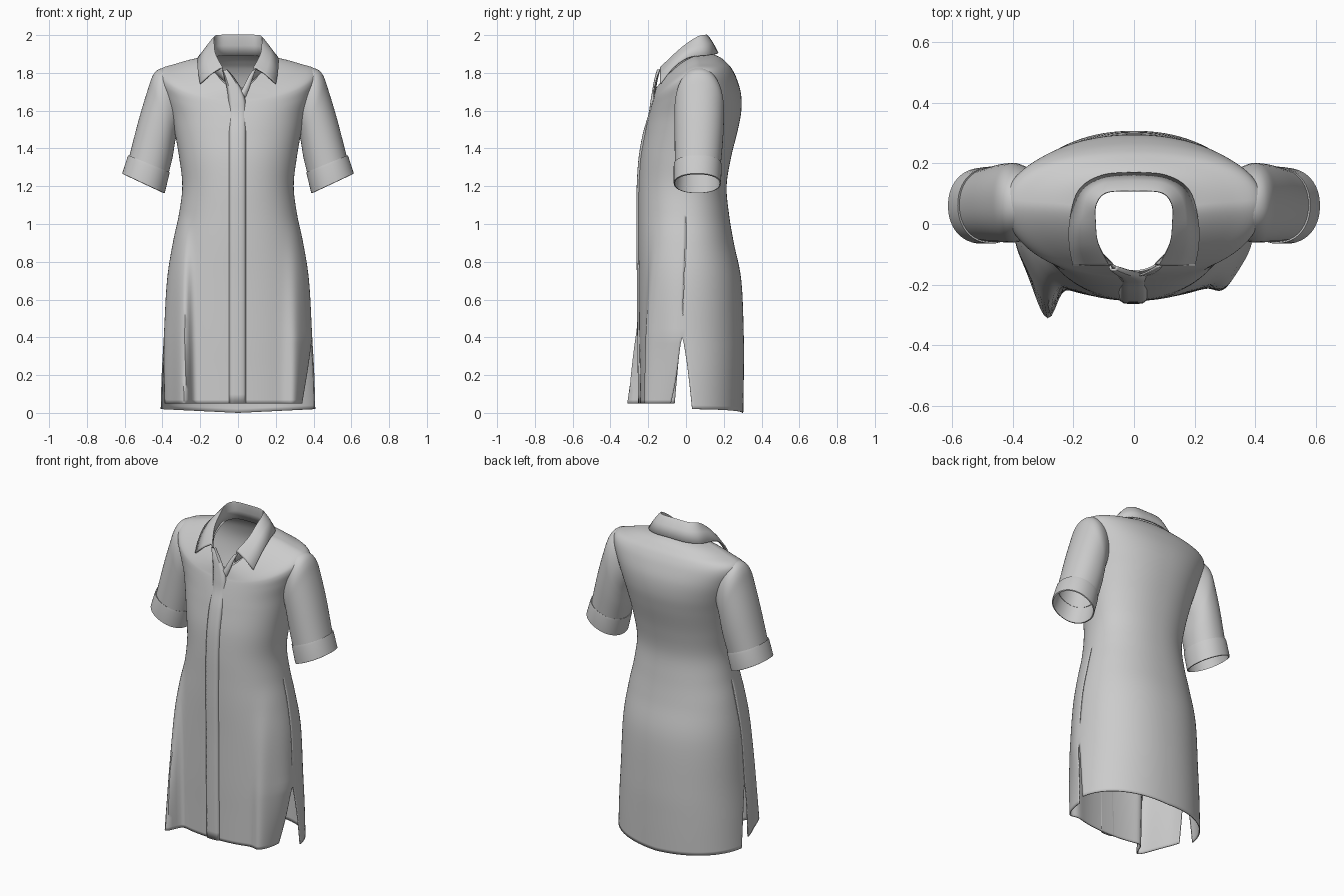
import bpy, bmesh
from math import sin, cos, pi, exp, copysign

if "Cube" in bpy.data.objects:
    bpy.data.objects.remove(bpy.data.objects["Cube"])


def spline(keys, sub):
    """Catmull-Rom interpolation through tuples of numbers."""
    out = []
    for i in range(len(keys) - 1):
        a, b = keys[max(i - 1, 0)], keys[i]
        c, d = keys[i + 1], keys[min(i + 2, len(keys) - 1)]
        for j in range(sub):
            t = j / sub
            out.append(tuple(
                q + 0.5 * t * (r - p + t * (2 * p - 5 * q + 4 * r - s + t * (3 * (q - r) + s - p)))
                for p, q, r, s in zip(a, b, c, d)))
    return out + [tuple(keys[-1])]


def sheet(bm, rows, closed=False):
    """Skin rows of points with quads."""
    vs = [[bm.verts.new(p) for p in row] for row in rows]
    n = len(vs[0])
    for r, s in zip(vs, vs[1:]):
        for i in range(n if closed else n - 1):
            k = (i + 1) % n
            bm.faces.new((r[i], r[k], s[k], s[i]))


def finish(bm, name, thick=0.006, mirror=False, angle=40):
    bmesh.ops.remove_doubles(bm, verts=bm.verts, dist=0.0008)
    bmesh.ops.recalc_face_normals(bm, faces=bm.faces)
    me = bpy.data.meshes.new(name)
    bm.to_mesh(me)
    bm.free()
    ob = bpy.data.objects.new(name, me)
    bpy.context.collection.objects.link(ob)
    bpy.ops.object.select_all(action='DESELECT')
    ob.select_set(True)
    bpy.context.view_layer.objects.active = ob
    bpy.ops.object.shade_smooth_by_angle(angle=angle * pi / 180)
    if mirror:
        ob.modifiers.new("mirror", 'MIRROR').merge_threshold = 0.002
    if thick:
        m = ob.modifiers.new("cloth", 'SOLIDIFY')
        m.thickness, m.offset = thick, 0
    return ob


def power(v, e):
    return copysign(abs(v) ** e, v)


# Body sections: front z, side z, back z, half width, side y, front y, back y
sections = [
    (0, 0, 0, .41, -.02, -.24, .30),
    (.2, .2, .2, .402, -.02, -.242, .303),
    (.4, .4, .4, .39, -.02, -.245, .303),
    (.7, .7, .7, .373, -.01, -.247, .29),
    (.9, .9, .9, .342, 0, -.25, .25),
    (1.05, 1.05, 1.05, .31, 0, -.25, .225),
    (1.2, 1.2, 1.2, .292, 0, -.248, .212),
    (1.35, 1.35, 1.35, .308, .01, -.238, .235),
    (1.48, 1.5, 1.5, .335, .03, -.215, .272),
    (1.55, 1.6, 1.6, .36, .05, -.2, .29),
    (1.61, 1.70, 1.69, .395, .06, -.185, .288),
    (1.645, 1.78, 1.77, .42, .07, -.175, .265),
    (1.66, 1.82, 1.82, .405, .07, -.17, .24),
    (1.68, 1.845, 1.85, .33, .065, -.165, .215),
    (1.70, 1.87, 1.88, .24, .06, -.16, .18),
    (1.72, 1.885, 1.90, .145, .05, -.155, .13),
]
body_rows = spline(sections, 6)


def body_point(sec, u, front):
    zf, zs, zb, hw, yc, yf, yb = sec
    gap = 0.14 * max(0, 1 - zs / .4) ** 0.8          # side slits
    t = gap + u * (pi - 2 * gap)
    c, s = power(cos(t), .92), abs(sin(t)) ** .92
    x = hw * c
    if not front:
        z = zs + (zb - zs) * s ** 1.5
        return x, yc + (yb - yc) * s, z + .02 * abs(c) * max(0, 1 - z / .4)
    z = zs + (zf - zs) * s ** 1.5
    if z < .4:
        z = .05 + z * .875
    low = max(0, 1 - z / .4)
    x *= 1 - (.2 if x > 0 else .06) * low * abs(c) ** 3
    y = yc + (yf - yc) * s
    # hanging folds of the front panel
    drop = max(0, 1 - z / 1.05)
    d = x + .285
    y -= .13 * drop * exp(-(d / (.035 if d > 0 else .055)) ** 2)
    d = x - .30
    y -= .05 * drop * exp(-(d / .045) ** 2)
    return x, y, z


# Dress body: front and back panels joined at the side seams
bm = bmesh.new()
N = 72
for front in (True, False):
    sheet(bm, [[body_point(s, i / N, front) for i in range(N + 1)] for s in body_rows])
holes = []
for f in bm.faces:
    c = f.calc_center_median()
    if abs(c.x) > .365 and 1.54 < c.z < 1.77 and abs(c.y - .065) < .07:
        holes.append(f)
bmesh.ops.delete(bm, geom=holes, context='FACES')
finish(bm, "dress_body", angle=50)


def tube_rows(keys, sub, n=48):
    """Rings from outer x,z, inner x,z, centre y and half depth."""
    rows = []
    for ox, oz, ix, iz, cy, h in spline(keys, sub):
        ring = []
        for i in range(n):
            t = 2 * pi * i / n
            c, s = power(cos(t), .93), power(sin(t), .93)
            ring.append(((ox + ix) / 2 + (ox - ix) / 2 * c, cy + h * s,
                         (oz + iz) / 2 + (oz - iz) / 2 * c))
        rows.append(ring)
    return rows


# Sleeves
bm = bmesh.new()
sheet(bm, tube_rows([
    (.36, 1.825, .305, 1.53, .07, .10),
    (.415, 1.818, .32, 1.49, .07, .118),
    (.448, 1.785, .333, 1.45, .07, .127),
    (.475, 1.71, .34, 1.41, .07, .128),
    (.523, 1.55, .35, 1.35, .068, .125),
    (.577, 1.34, .372, 1.26, .062, .118),
], 6), True)
finish(bm, "sleeves", mirror=True)

# Turned-up cuffs with a folded lip
bm = bmesh.new()
sheet(bm, tube_rows([
    (.568, 1.352, .376, 1.272, .062, .112),
    (.581, 1.364, .362, 1.274, .062, .125),
    (.586, 1.352, .364, 1.262, .062, .127),
    (.613, 1.268, .388, 1.163, .06, .125),
    (.607, 1.263, .395, 1.164, .06, .119),
    (.57, 1.35, .375, 1.27, .062, .112),
], 1), True)
finish(bm, "sleeve_cuffs", thick=0, mirror=True)

# Collar: stand bottom, fold line and leaf edge at stations from back to front
stations = [
    (0, .13, 1.89, 0, .11, 2.0, 0, .168, 1.905),
    (.09, .12, 1.89, .09, .105, 1.998, .105, .158, 1.90),
    (.138, .07, 1.88, .126, .065, 1.99, .18, .11, 1.893),
    (.143, 0, 1.85, .128, 0, 1.95, .21, .01, 1.88),
    (.128, -.07, 1.81, .12, -.065, 1.895, .212, -.07, 1.825),
    (.07, -.135, 1.755, .085, -.135, 1.828, .2, -.135, 1.742),
]
rows = []
for p in spline(stations, 6):
    a, b, c = p[0:3], p[3:6], p[6:9]
    mix = lambda u, v, t, up=0: (u[0] + (v[0] - u[0]) * t, u[1] + (v[1] - u[1]) * t,
                                 u[2] + (v[2] - u[2]) * t + up)
    rows.append([a, mix(a, b, .5), mix(a, b, .92), b,
                 mix(b, c, .12, .003), mix(b, c, .5, .008), c])
bm = bmesh.new()
sheet(bm, rows)
finish(bm, "collar", thick=0.008, mirror=True, angle=60)

# Button placket: left x, right x, y, z along the front edge
low = [(-.047, .042, s[5] - .009, max(s[0], .05)) for s in sections[:9] if s[0] != .2]
strip = spline(low + [
    (-.047, .042, -.195, 1.58),
    (-.048, .038, -.184, 1.65),
    (-.055, .018, -.174, 1.71),
    (-.068, -.02, -.163, 1.77),
    (-.08, -.058, -.150, 1.815),
], 5)
bm = bmesh.new()
sheet(bm, [[(l + (r - l) * k / 6, y + .012 * abs(k / 3 - 1) ** 6, z) for k in range(7)]
           for l, r, y, z in strip])
finish(bm, "button_placket", thick=0.008)

# Opposite neckline facing under the placket
bm = bmesh.new()
sheet(bm, [[(x, y, z), (x + w, y + .004, z + .01)] for x, y, z, w in spline([
    (-.01, -.172, 1.66, .05), (.02, -.168, 1.71, .04),
    (.05, -.155, 1.77, .03), (.075, -.14, 1.81, .02)], 5)])
finish(bm, "neck_facing")
